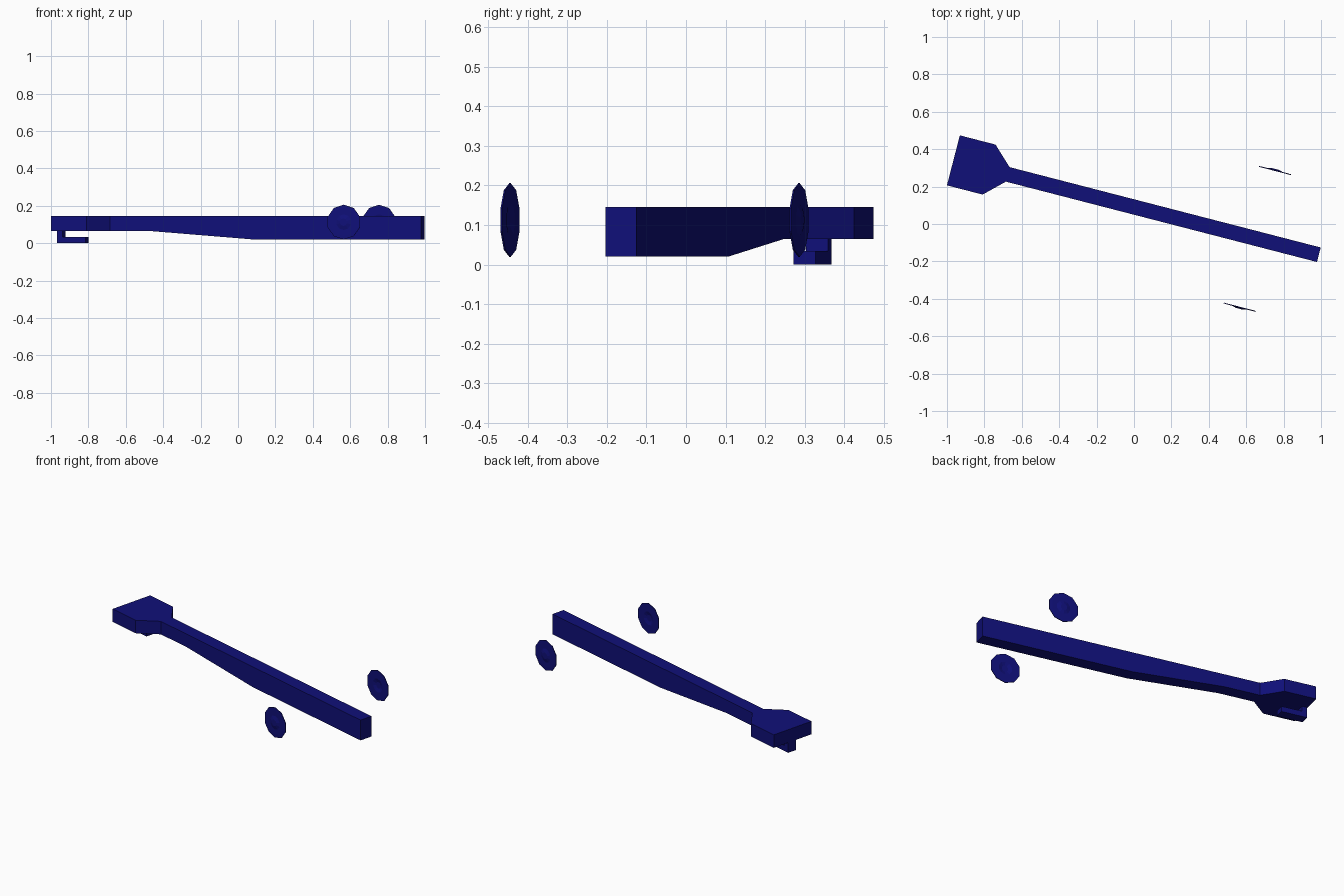
import bpy, bmesh, math
from mathutils import Matrix, Vector

if "Cube" in bpy.data.objects:
    bpy.data.objects.remove(bpy.data.objects["Cube"])

# Whole model lies along a line turned in plan
FRAME = Matrix.Rotation(-math.radians(14.48), 4, 'Z') @ Matrix.Translation((0, 0.088, 0))

mat = bpy.data.materials.new("dark_blue")
mat.diffuse_color = (0.005, 0.005, 0.19, 1)
mat.use_nodes = True
mat.node_tree.nodes["Principled BSDF"].inputs["Base Color"].default_value = mat.diffuse_color


def finish(name, bm):
    bmesh.ops.recalc_face_normals(bm, faces=bm.faces[:])
    bm.transform(FRAME)
    me = bpy.data.meshes.new(name)
    bm.to_mesh(me)
    bm.free()
    me.materials.append(mat)
    ob = bpy.data.objects.new(name, me)
    bpy.context.collection.objects.link(ob)
    return ob


def prism(name, pts, a, b, axis):
    """Extrude a 2D outline from a to b: along z (plan) or y (side profile)."""
    bm = bmesh.new()
    place = (lambda p: (p[0], p[1], a)) if axis == 'z' else (lambda p: (p[0], a, p[1]))
    face = bm.faces.new([bm.verts.new(place(p)) for p in pts])
    new = bmesh.ops.extrude_face_region(bm, geom=[face])["geom"]
    step = Vector((0, 0, b - a)) if axis == 'z' else Vector((0, b - a, 0))
    bmesh.ops.translate(bm, vec=step, verts=[v for v in new if isinstance(v, bmesh.types.BMVert)])
    return finish(name, bm)


# Long beam, deeper towards the wheel end
prism("beam", [(-0.72, 0.065), (-0.498, 0.065), (0.07, 0.02), (0.998, 0.02),
               (0.998, 0.145), (-0.72, 0.145)], -0.04, 0.04, 'y')

# Wide head plate tapering into the beam
prism("head", [(-1.02, -0.138), (-0.823, -0.138), (-0.72, -0.04), (-0.72, 0.04),
               (-0.823, 0.138), (-1.02, 0.138)], 0.065, 0.145, 'z')

# Hook under the head: post with a forward foot
prism("hook", [(-1.016, 0), (-0.856, 0), (-0.856, 0.034), (-0.983, 0.034),
               (-0.983, 0.065), (-1.016, 0.065)], -0.029, 0.029, 'y')

# Thin ten-sided wheels with a raised hub facing outwards
SIDES = 10
PROFILE = [(0.093, 0.002), (0.074, 0.003), (0.042, 0.003), (0.02, 0.009),
           (0.02, 0.004), (0.042, -0.002), (0.093, -0.002)]


def wheel(name, side):
    bm = bmesh.new()
    rings = []
    for r, d in PROFILE:
        ring = []
        for i in range(SIDES):
            t = 2 * math.pi * i / SIDES
            ring.append(bm.verts.new((0.659 + r * math.sin(t), side * (0.377 + d),
                                      0.1125 + r * math.cos(t))))
        rings.append(ring)
    n = len(rings)
    for k in range(n):
        if k == 3:                      # hub caps close the profile here
            bm.faces.new(rings[3])
            bm.faces.new(rings[4])
            continue
        A, B = rings[k], rings[(k + 1) % n]
        for i in range(SIDES):
            j = (i + 1) % SIDES
            bm.faces.new((A[i], A[j], B[j], B[i]))
    return finish(name, bm)


wheel("wheel_left", 1)
wheel("wheel_right", -1)
